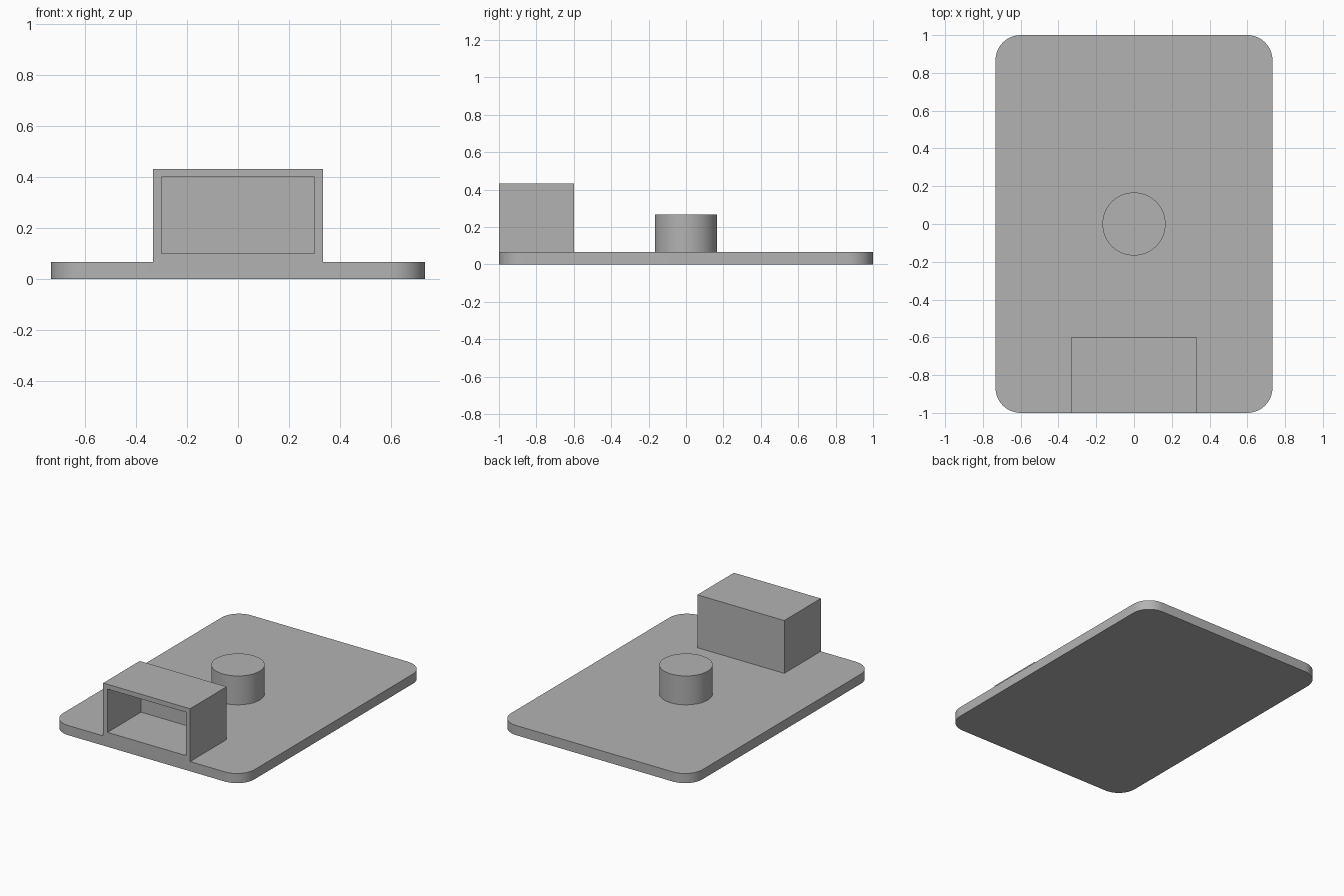
import bpy, bmesh, math
from mathutils import Matrix, Vector

cube = bpy.data.objects.get("Cube")
if cube:
    bpy.data.objects.remove(cube, do_unlink=True)

# Single flat colour
grey = bpy.data.materials.new("mid grey")
grey.use_nodes = True
colour = (0.45, 0.45, 0.45, 1)
grey.diffuse_color = colour
grey.node_tree.nodes["Principled BSDF"].inputs["Base Color"].default_value = colour

HALF_X, HALF_Y, PLATE_Z, RADIUS = 0.733, 1.0, 0.067, 0.133
WALL = 0.033


def make_object(name, bm):
    mesh = bpy.data.meshes.new(name)
    bmesh.ops.recalc_face_normals(bm, faces=bm.faces)
    bm.to_mesh(mesh)
    bm.free()
    mesh.materials.append(grey)
    obj = bpy.data.objects.new(name, mesh)
    bpy.context.collection.objects.link(obj)
    return obj


def box(name, low, high):
    low, high = Vector(low), Vector(high)
    bm = bmesh.new()
    bmesh.ops.create_cube(bm, size=1, matrix=Matrix.Translation((low + high) / 2)
                          @ Matrix.Diagonal((*(high - low), 1)))
    return make_object(name, bm)


def rounded_plate(name, steps=12):
    bm = bmesh.new()
    outline = []
    for corner, (sx, sy) in enumerate(((1, 1), (-1, 1), (-1, -1), (1, -1))):
        for i in range(steps + 1):
            a = (corner + i / steps) * math.pi / 2
            outline.append(bm.verts.new((sx * (HALF_X - RADIUS) + RADIUS * math.cos(a),
                                         sy * (HALF_Y - RADIUS) + RADIUS * math.sin(a), 0)))
    base = bm.faces.new(outline)
    top = bmesh.ops.extrude_face_region(bm, geom=[base], use_keep_orig=True)
    bmesh.ops.translate(bm, vec=(0, 0, PLATE_Z),
                        verts=[v for v in top["geom"] if isinstance(v, bmesh.types.BMVert)])
    return make_object(name, bm)


def combine(target, tool, operation):
    mod = target.modifiers.new(tool.name, 'BOOLEAN')
    mod.operation, mod.solver, mod.object = operation, 'EXACT', tool
    bpy.ops.object.select_all(action='DESELECT')
    bpy.context.view_layer.objects.active = target
    target.select_set(True)
    bpy.ops.object.modifier_apply(modifier=mod.name)
    bpy.data.objects.remove(tool, do_unlink=True)


# Base plate with the open-fronted housing and the round post fused onto it
base = rounded_plate("base_plate")
housing = box("housing", (-0.333, -HALF_Y, PLATE_Z / 2), (0.333, -0.6, 0.433))
cavity = box("housing_cavity", (-0.3, -HALF_Y - 0.1, 0.1), (0.3, -0.6 - WALL, 0.4))

bm = bmesh.new()
bmesh.ops.create_cone(bm, cap_ends=True, segments=64, radius1=0.167, radius2=0.167,
                      depth=0.234, matrix=Matrix.Translation((0, 0, 0.15)))
post = make_object("round_post", bm)

combine(base, housing, 'UNION')
combine(base, cavity, 'DIFFERENCE')
combine(base, post, 'UNION')

# Smooth rounded sides, crisp edges
base.select_set(True)
bpy.context.view_layer.objects.active = base
bpy.ops.object.shade_smooth_by_angle(angle=math.radians(30))
